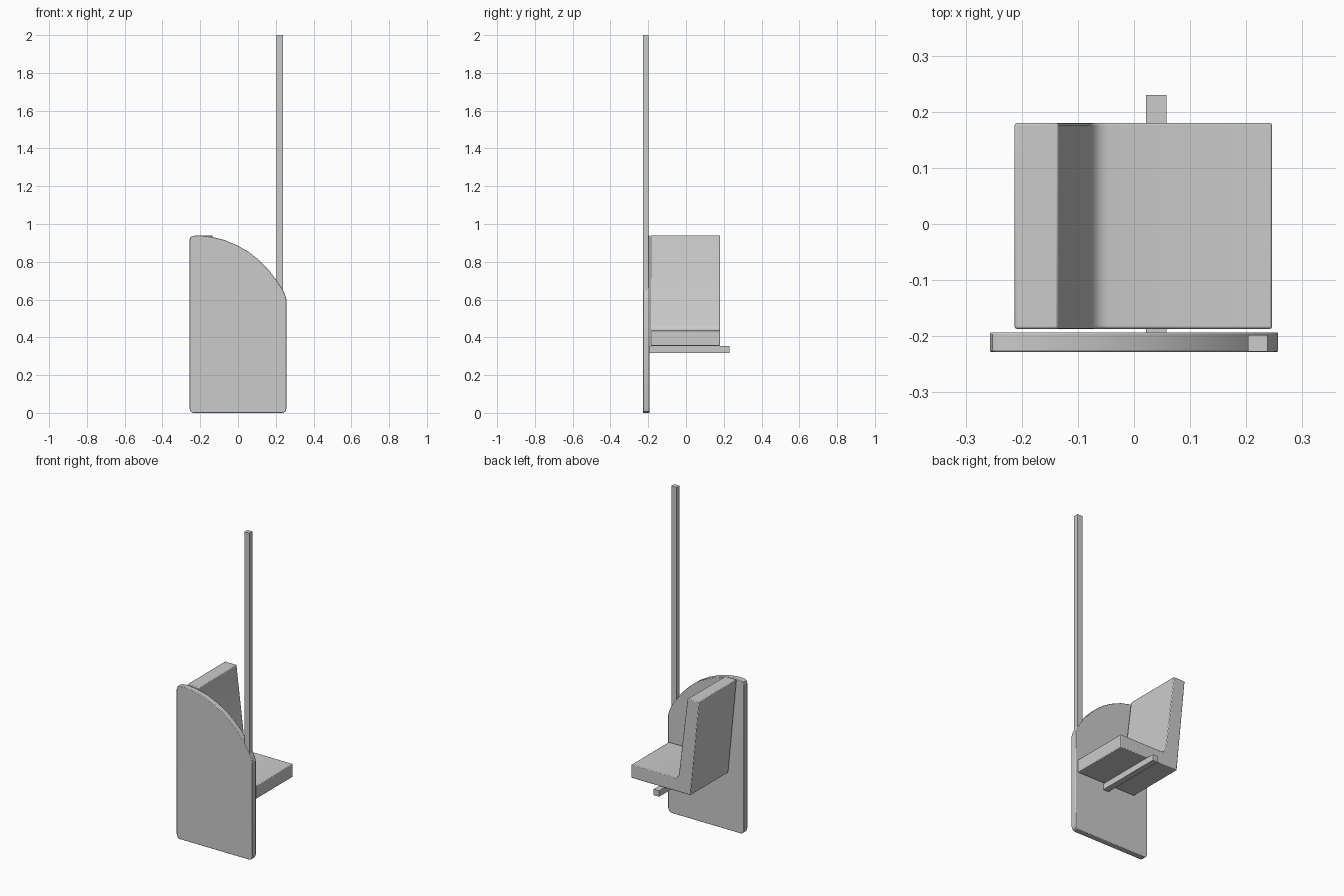
import bpy, bmesh, math

if "Cube" in bpy.data.objects:
    bpy.data.objects.remove(bpy.data.objects["Cube"])


def extrude_profile(name, pts, y0, y1, bevel=0.0):
    """Extrude an x-z outline along y, with an optional rim bevel."""
    bm = bmesh.new()
    face = bm.faces.new([bm.verts.new((x, y0, z)) for x, z in pts])
    ext = bmesh.ops.extrude_face_region(bm, geom=[face])["geom"]
    bmesh.ops.translate(bm, vec=(0, y1 - y0, 0),
                        verts=[v for v in ext if isinstance(v, bmesh.types.BMVert)])
    bmesh.ops.recalc_face_normals(bm, faces=bm.faces)
    me = bpy.data.meshes.new(name)
    bm.to_mesh(me)
    bm.free()
    ob = bpy.data.objects.new(name, me)
    bpy.context.collection.objects.link(ob)
    if bevel:
        mod = ob.modifiers.new("rim", "BEVEL")
        mod.width = bevel
        mod.segments = 2
        mod.limit_method = "ANGLE"
        mod.angle_limit = math.radians(50)
    bpy.context.view_layer.objects.active = ob
    ob.select_set(True)
    bpy.ops.object.shade_smooth_by_angle(angle=math.radians(30))
    ob.select_set(False)
    return ob


def box(name, x0, x1, y0, y1, z0, z1):
    return extrude_profile(name, [(x0, z0), (x1, z0), (x1, z1), (x0, z1)], y0, y1)


# side panel with a curved top
panel = [(-0.24, 0), (0.24, 0), (0.251, 0.008), (0.257, 0.025),
         (0.257, 0.598), (0.251, 0.62), (0.235, 0.655), (0.205, 0.70),
         (0.16, 0.76), (0.11, 0.81), (0.06, 0.85), (0, 0.885),
         (-0.07, 0.915), (-0.14, 0.932), (-0.20, 0.94), (-0.24, 0.937),
         (-0.252, 0.93), (-0.257, 0.915), (-0.257, 0.025), (-0.251, 0.008)]
extrude_profile("side_panel", panel, -0.228, -0.193, 0.003)

# one-piece seat and leaning backrest with a rounded inner corner
fillet = [(-0.046, 0.435), (-0.060, 0.439), (-0.071, 0.448), (-0.077, 0.463)]
seat = [(-0.156, 0.355), (0.246, 0.355), (0.246, 0.435)] + fillet + \
       [(-0.135, 0.94), (-0.213, 0.94)]
extrude_profile("seat", seat, -0.187, 0.18, 0.004)

# support bar under the seat
box("support_bar", 0.021, 0.058, -0.195, 0.23, 0.318, 0.355)

# grab pole rising out of the panel
box("grab_pole", 0.203, 0.238, -0.227, -0.198, 0.62, 2.0)
